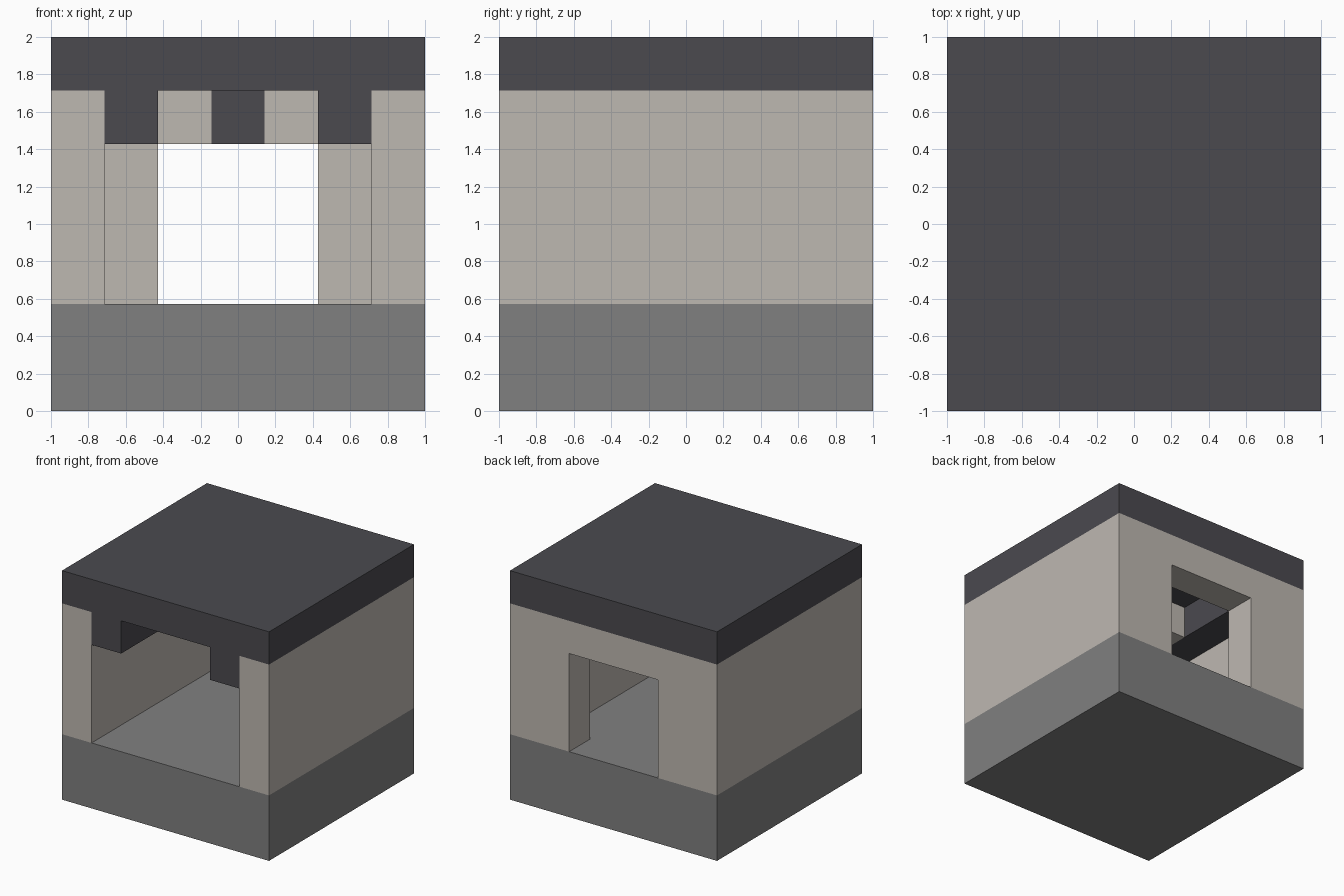
import bpy

old = bpy.data.objects.get("Cube")
if old:
    bpy.data.objects.remove(old, do_unlink=True)

U = 2 / 7  # one block of the seven-block grid


def material(name, rgb):
    m = bpy.data.materials.new(name)
    m.use_nodes = True
    m.diffuse_color = (*rgb, 1)
    m.node_tree.nodes["Principled BSDF"].inputs["Base Color"].default_value = (*rgb, 1)
    return m


stone = material("grey_stone", (0.216, 0.216, 0.216))
plaster = material("warm_plaster", (0.515, 0.48, 0.44))
slate = material("dark_slate", (0.07, 0.068, 0.078))


def box(name, mat, x, y, z):
    """Box from ranges in grid blocks; x and y run from the centre, z from the ground."""
    bpy.ops.mesh.primitive_cube_add(size=1)
    ob = bpy.context.object
    ob.name = name
    ob.location = [U * (a + b) / 2 for a, b in (x, y, z)]
    ob.scale = [U * (b - a) for a, b in (x, y, z)]
    bpy.ops.object.transform_apply(location=True, rotation=False, scale=True)
    ob.data.materials.append(mat)
    return ob


def pair(name, mat, x, y, z):
    """A left box and its mirror image on the right."""
    box("left_" + name, mat, x, y, z)
    box("right_" + name, mat, (-x[1], -x[0]), y, z)


# Floor slab and flat roof
box("base", stone, (-3.5, 3.5), (-3.5, 3.5), (0, 2))
box("roof", slate, (-3.5, 3.5), (-3.5, 3.5), (6, 7))

# Side walls and the back wall around its window
pair("side_wall", plaster, (2.5, 3.5), (-3.5, 3.5), (2, 6))
pair("back_pier", plaster, (1.5, 2.5), (2.5, 3.5), (2, 6))
box("back_lintel", plaster, (-1.5, 1.5), (2.5, 3.5), (5, 6))

# Ceiling beams along the side walls
pair("ceiling_beam", slate, (1.5, 2.5), (-3.5, 2.5), (5, 6))

# Cross beam in the middle with a dark centre block
pair("cross_beam", plaster, (0.5, 1.5), (-0.5, 0.5), (5, 6))
box("cross_beam_centre", slate, (-0.5, 0.5), (-0.5, 0.5), (5, 6))
